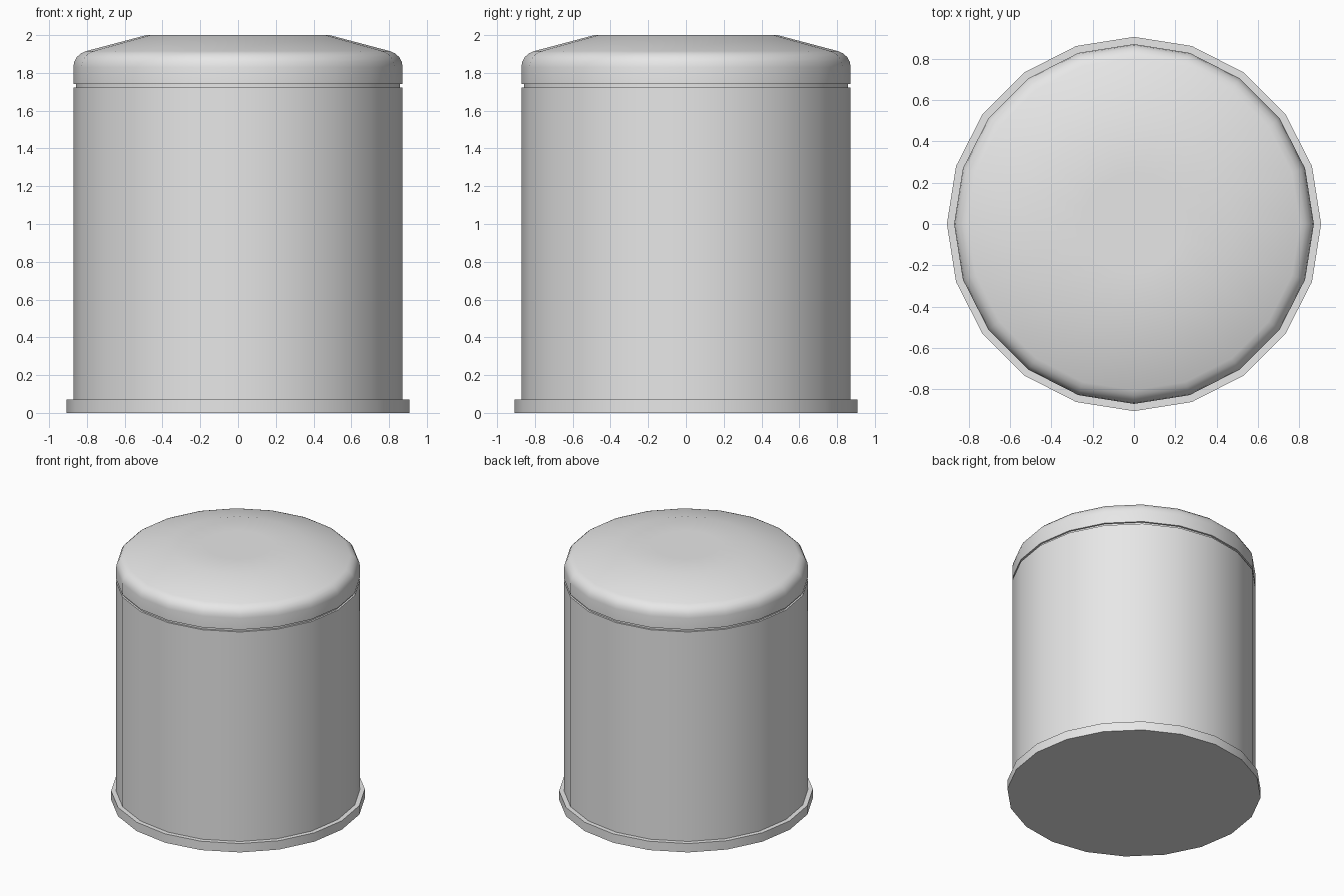
import bpy, bmesh, math

cube = bpy.data.objects.get("Cube")
if cube:
    bpy.data.objects.remove(cube, do_unlink=True)

SIDES = 20

# Single neutral grey for every part
grey = bpy.data.materials.new("light_grey")
grey.use_nodes = True
grey.diffuse_color = (0.8, 0.8, 0.8, 1)
grey.node_tree.nodes["Principled BSDF"].inputs["Base Color"].default_value = (0.8, 0.8, 0.8, 1)


def lathe(name, profile):
    """Revolve (radius, z) points, listed bottom to top, into a closed solid."""
    bm = bmesh.new()
    rings = []
    for r, z in profile:
        rings.append([bm.verts.new((r * math.cos(2 * math.pi * i / SIDES),
                                    r * math.sin(2 * math.pi * i / SIDES), z))
                      for i in range(SIDES)])
    for low, high in zip(rings, rings[1:]):
        for i in range(SIDES):
            j = (i + 1) % SIDES
            bm.faces.new((low[i], low[j], high[j], high[i]))
    bm.faces.new(rings[0][::-1])
    bm.faces.new(rings[-1])
    mesh = bpy.data.meshes.new(name)
    bm.to_mesh(mesh)
    bm.free()
    mesh.materials.append(grey)
    obj = bpy.data.objects.new(name, mesh)
    bpy.context.collection.objects.link(obj)
    bpy.ops.object.select_all(action='DESELECT')
    obj.select_set(True)
    bpy.context.view_layer.objects.active = obj
    bpy.ops.object.shade_smooth_by_angle(angle=math.radians(35))
    return obj


# Foot rim
lathe("base_rim", [(0.907, 0.0), (0.907, 0.07)])

# Main drum, with the recessed neck that forms the seam under the lid
lathe("drum", [(0.872, 0.07), (0.872, 1.722), (0.858, 1.722), (0.858, 1.74)])

# Domed lid with a rounded shoulder
shoulder = [(0.782 + 0.09 * math.cos(a), 1.83 + 0.088 * math.sin(a))
            for a in (math.radians(d) for d in (0, 19, 38, 57, 75))]
lathe("lid", [(0.872, 1.74)] + shoulder + [(0.485, 2.0), (0.24, 2.0)])
